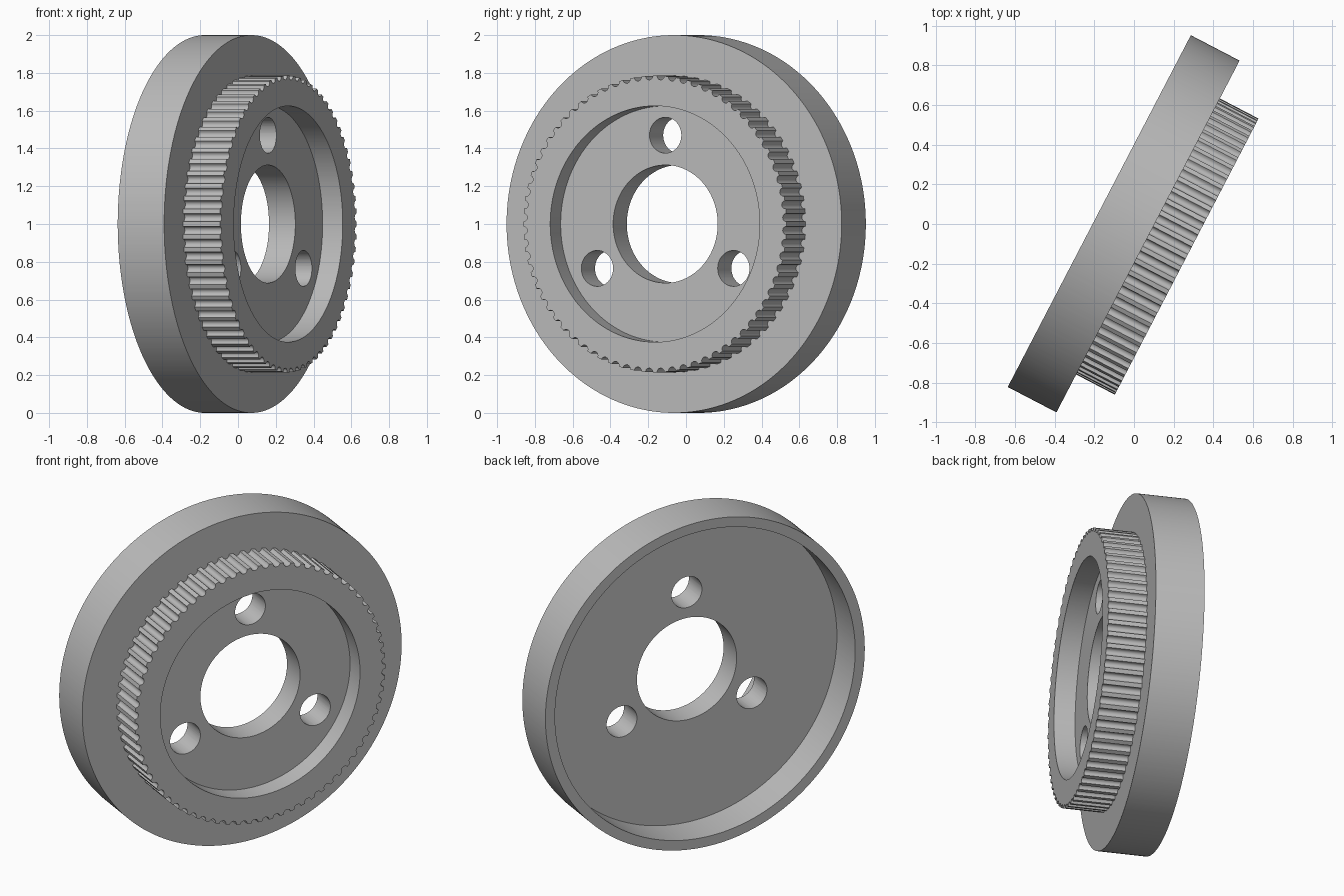
import bpy, bmesh, math
from mathutils import Matrix, Vector

cube = bpy.data.objects.get("Cube")
if cube:
    bpy.data.objects.remove(cube, do_unlink=True)

TEETH = 72
GEAR_R = 0.785
GROOVE_R = 0.022

# Placement: wheel axis lies level, turned away from +x
tilt = math.radians(27.5)
axis = Vector((math.cos(tilt), -math.sin(tilt), 0))
up = Vector((0, 0, 1))
side = axis.cross(up)
place = Matrix((up, side, axis)).transposed().to_4x4()
place.translation = (-0.175, 0.065, 1)

grey = bpy.data.materials.new("plain grey")
grey.use_nodes = True
grey.diffuse_color = (0.5, 0.5, 0.5, 1)
grey.node_tree.nodes["Principled BSDF"].inputs["Base Color"].default_value = grey.diffuse_color


def make_object(name, bm):
    bmesh.ops.recalc_face_normals(bm, faces=bm.faces)
    mesh = bpy.data.meshes.new(name)
    bm.to_mesh(mesh)
    bm.free()
    obj = bpy.data.objects.new(name, mesh)
    obj.matrix_world = place
    mesh.materials.append(grey)
    bpy.context.collection.objects.link(obj)
    return obj


# Directions round the wheel, with the toothed radius at each
pitch = math.tau / TEETH
spokes = []
for t in range(TEETH):
    for k in range(7):
        a = math.pi * k / 6
        offset = -GROOVE_R * math.cos(a) / GEAR_R
        spokes.append(((t + 0.5) * pitch + offset, GEAR_R - GROOVE_R * math.sin(a)))

# Section of the wheel as radius and height along the axis; None is the toothed outline
section = [(1, 0), (1, 0.277), (None, 0.277), (None, 0.497), (0.625, 0.497),
           (0.625, 0.377), (0.312, 0.377), (0.312, 0.22), (0.94, 0.22), (0.94, 0)]
bm = bmesh.new()
rings = []
for radius, h in section:
    rings.append([bm.verts.new(((radius or r) * math.cos(a), (radius or r) * math.sin(a), h))
                  for a, r in spokes])
count = len(spokes)
for i, ring in enumerate(rings):
    following = rings[(i + 1) % len(rings)]
    for j in range(count):
        n = (j + 1) % count
        bm.faces.new((ring[j], ring[n], following[n], following[j]))
wheel = make_object("toothed_wheel", bm)

# Three bolt holes through the web
bm = bmesh.new()
for i in range(3):
    a = math.tau * i / 3
    spot = Matrix.Translation((0.47 * math.cos(a), 0.47 * math.sin(a), 0.3))
    bmesh.ops.create_cone(bm, cap_ends=True, segments=48, radius1=0.095,
                          radius2=0.095, depth=0.3, matrix=spot)
cutter = make_object("bolt_hole_cutter", bm)
cutter.hide_render = True

cut = wheel.modifiers.new("bolt holes", 'BOOLEAN')
cut.operation = 'DIFFERENCE'
cut.solver = 'EXACT'
cut.object = cutter
bpy.ops.object.select_all(action='DESELECT')
bpy.context.view_layer.objects.active = wheel
wheel.select_set(True)
bpy.ops.object.modifier_apply(modifier=cut.name)
bpy.data.objects.remove(cutter, do_unlink=True)
bpy.ops.object.shade_smooth_by_angle(angle=math.radians(35))
